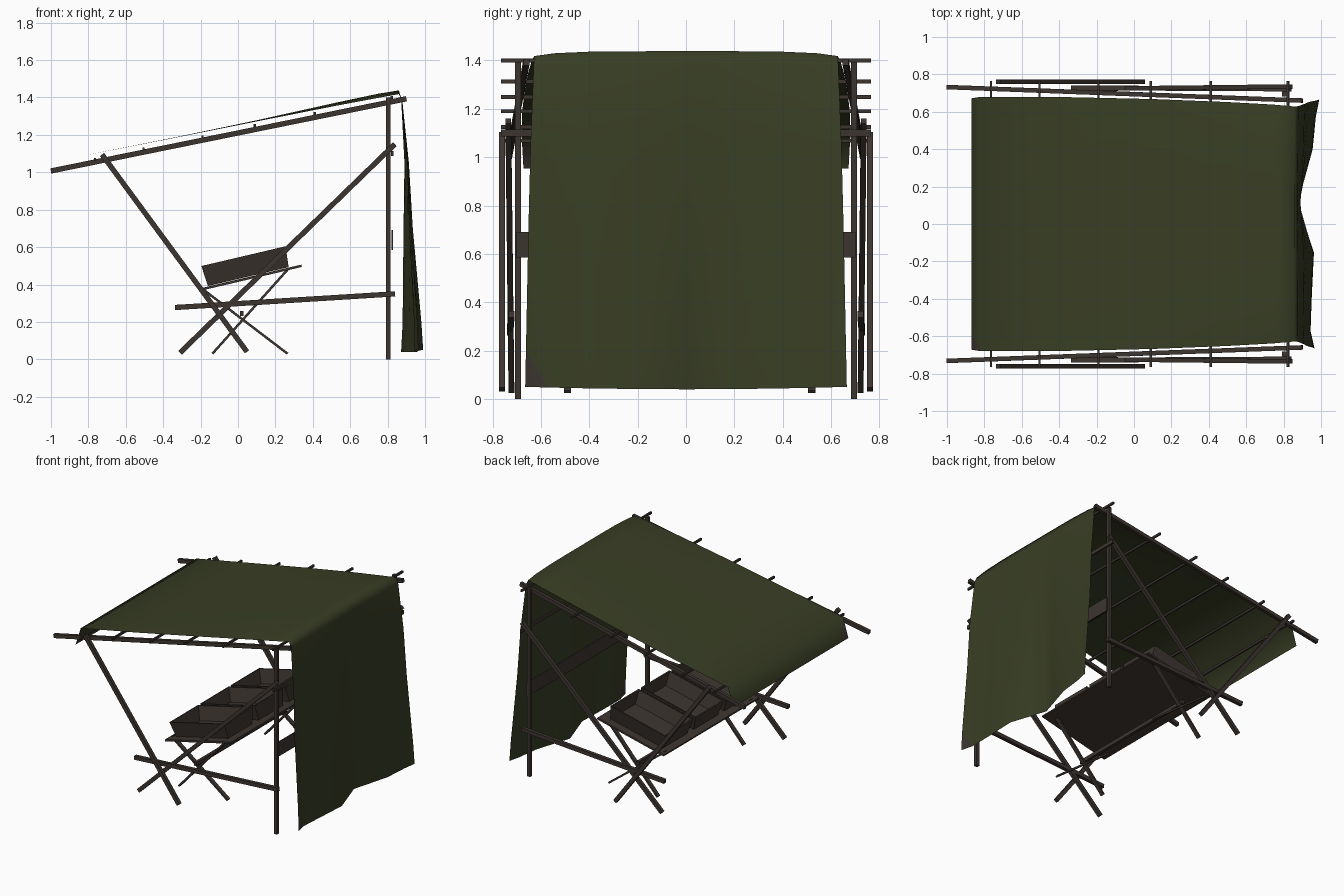
import bpy, bmesh, math
from mathutils import Matrix, Vector

if "Cube" in bpy.data.objects:
    bpy.data.objects.remove(bpy.data.objects["Cube"])

def mat(name, rgb):
    m = bpy.data.materials.new(name)
    m.diffuse_color = (*rgb, 1)
    m.use_nodes = True
    m.node_tree.nodes["Principled BSDF"].inputs["Base Color"].default_value = m.diffuse_color
    return m

WOOD = mat("dark wood", (0.046, 0.036, 0.030))
CLOTH = mat("olive canvas", (0.040, 0.048, 0.018))

def finish(name, bm, *mats):
    me = bpy.data.meshes.new(name)
    bm.to_mesh(me)
    bm.free()
    ob = bpy.data.objects.new(name, me)
    bpy.context.collection.objects.link(ob)
    for m in mats:
        me.materials.append(m)
    return ob

def beam(name, p, q, w, h):
    """Square-cut timber from p to q; w across, h in the other direction."""
    p, q = Vector(p), Vector(q)
    d = (q - p).normalized()
    side = Vector((0, 1, 0)) if abs(d.y) < 0.7 else Vector((1, 0, 0))
    u = d.cross(side).normalized()
    v = d.cross(u)
    M = Matrix((u * h, v * w, d * (q - p).length)).transposed().to_4x4()
    M.translation = (p + q) / 2
    bm = bmesh.new()
    bmesh.ops.create_cube(bm, size=1, matrix=M)
    bmesh.ops.recalc_face_normals(bm, faces=bm.faces)
    return finish(name, bm, WOOD)

# Side frames, mirrored in y
for s, tag in ((-1, "front"), (1, "rear")):
    beam(tag + "_rafter", (-1.0, s*0.732, 1.007), (0.9, s*0.66, 1.393), 0.024, 0.028)
    beam(tag + "_slanted_leg", (-0.727, s*0.76, 1.095), (0.048, s*0.76, 0.04), 0.025, 0.028)
    beam(tag + "_diagonal_brace", (-0.31, s*0.722, 0.035), (0.838, s*0.735, 1.15), 0.024, 0.028)
    beam(tag + "_lower_rail", (-0.337, s*0.728, 0.277), (0.84, s*0.722, 0.35), 0.026, 0.028)
    beam(tag + "_post", (0.803, s*0.695, 0), (0.803, s*0.695, 1.4), 0.025, 0.025)

# Purlins under the canvas
for i, (x, z) in enumerate(((-0.765, 1.068), (-0.505, 1.124), (-0.19, 1.19),
                            (0.09, 1.249), (0.41, 1.313), (0.822, 1.4))):
    beam(f"purlin_{i}", (x, -0.765, z), (x, 0.765, z), 0.012, 0.016)

# Back rails
beam("upper_back_rail", (0.825, -0.765, 1.1), (0.825, 0.765, 1.1), 0.012, 0.028)
beam("back_plank", (0.825, -0.7, 0.638), (0.825, 0.7, 0.638), 0.01, 0.105)

# Canvas sheet: profile rows of x, z, half width, edge sag, wave amount
rows = [(-0.868, 0.952, 0.672, 0, 0), (-0.82, 1.09, 0.68, 0, 0),
        (-0.35, 1.184, 0.678, 0.002, 0), (0.1, 1.278, 0.668, 0.006, 0),
        (0.5, 1.367, 0.652, 0.016, 0), (0.75, 1.42, 0.638, 0.022, 0),
        (0.86, 1.438, 0.628, 0.02, 0), (0.873, 1.38, 0.63, 0, 0.05),
        (0.89, 1.05, 0.643, 0, 0.2), (0.885, 0.7, 0.652, 0, 0.42),
        (0.88, 0.2, 0.662, 0, 0.85), (0.872, 0.05, 0.665, 0, 1.0)]
# Stations across the sheet: y fraction, outward swing of the hanging end
cols = [(-1, 0.093), (-0.86, 0.072), (-0.6, 0.078), (-0.23, 0.09), (0, 0.04),
        (0.18, 0.0), (0.33, 0.03), (0.6, 0.083), (0.86, 0.1), (1, 0.118)]
bm = bmesh.new()
grid = []
for x, z, hw, sag, k in rows:
    grid.append([bm.verts.new((x + k * wv, hw * t,
                               z - sag * abs(t)**6 - (0.01 * (1 - t*t) * k)))
                 for t, wv in cols])
faces = {}
for i in range(len(rows) - 1):
    for j in range(len(cols) - 1):
        faces[i, j] = bm.faces.new((grid[i][j], grid[i+1][j], grid[i+1][j+1], grid[i][j+1]))
# Brown worn corners on the two loose ends
last = len(rows) - 1
for f, a, b, corner in ((faces[0, 0], grid[1][0], grid[0][1], grid[0][0]),
                        (faces[last-1, 0], grid[last-1][0], grid[last][1], grid[last][0])):
    bmesh.utils.face_split(f, a, b)
    for cf in corner.link_faces:
        cf.material_index = 1
for f in bm.faces:
    f.smooth = True
finish("canvas_cover", bm, CLOTH, WOOD)

# Display table: tilted board on crossed legs
beam("table_board", (-0.21, 0, 0.371), (0.34, 0, 0.5), 1.12, 0.013)
for y, tag in ((-0.49, "front"), (0.52, "rear")):
    beam(tag + "_table_leg_a", (-0.137, y, 0.03), (0.27, y, 0.485), 0.03, 0.013)
    beam(tag + "_table_leg_b", (0.265, y, 0.03), (-0.195, y, 0.38), 0.03, 0.013)
beam("table_stretcher", (0.02, -0.53, 0.245), (0.02, 0.54, 0.245), 0.02, 0.028)

# Three open crates with flared sides, resting on the board
for n, y in enumerate((-0.36, 0, 0.36)):
    bm = bmesh.new()
    bmesh.ops.create_cube(bm, size=1, matrix=Matrix.Diagonal((0.462, 0.335, 0.112, 1)))
    top = max(bm.faces, key=lambda f: f.calc_center_median().z)
    bmesh.ops.inset_region(bm, faces=[top], thickness=0.014)
    inner = bmesh.ops.extrude_discrete_faces(bm, faces=[top])["faces"][0]
    bmesh.ops.translate(bm, verts=inner.verts, vec=(0, 0, -0.1))
    for v in bm.verts:
        if v.co.z < 0:
            v.co.x *= 0.96
            v.co.y *= 0.84
    M = Matrix.Translation((0.042, y, 0.497)) @ Matrix.Rotation(-math.atan2(0.129, 0.55), 4, 'Y')
    bmesh.ops.transform(bm, verts=bm.verts, matrix=M)
    finish(f"crate_{n}", bm, WOOD)
